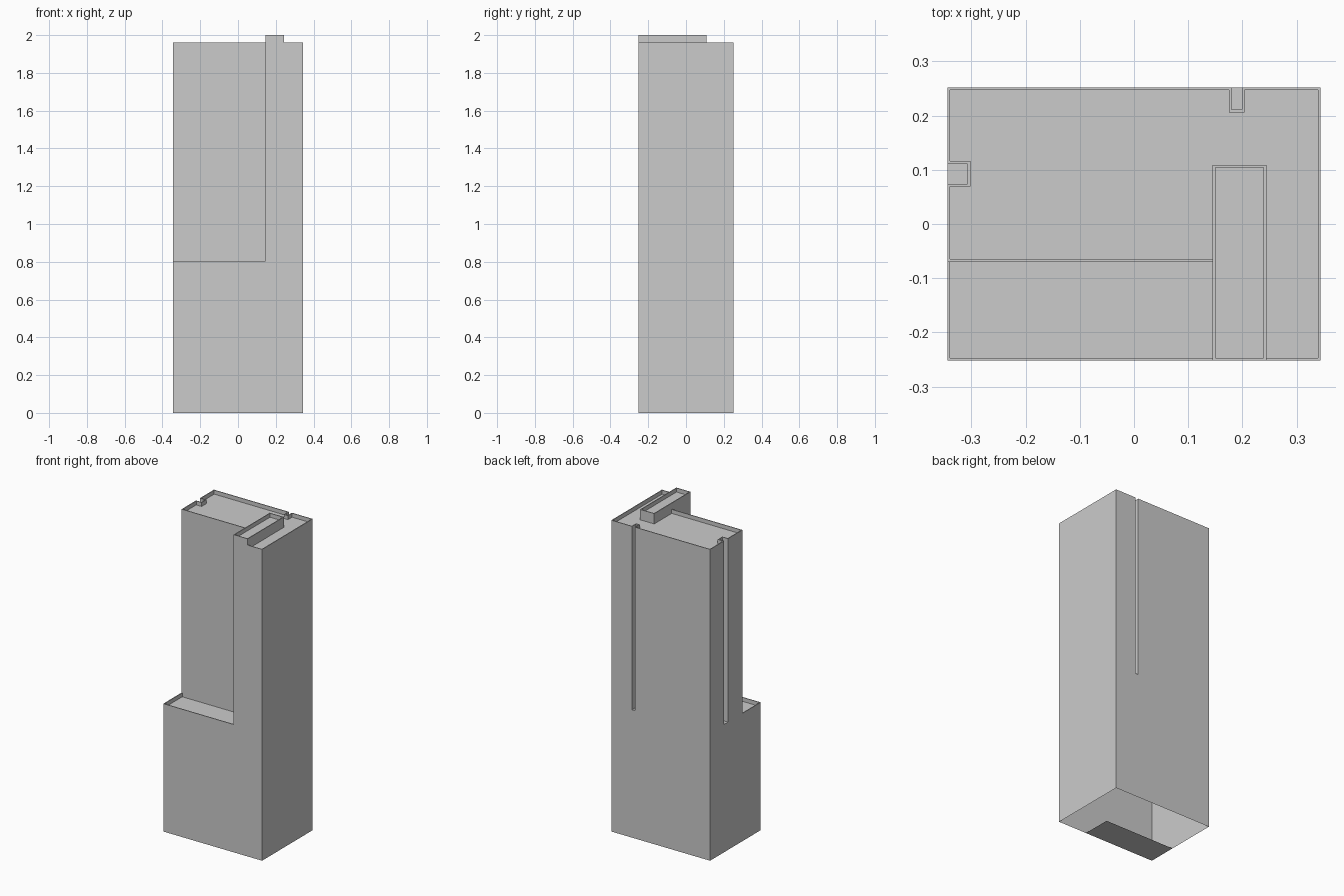
import bpy, bmesh
from mathutils import Vector

if "Cube" in bpy.data.objects:
    bpy.data.objects.remove(bpy.data.objects["Cube"])

X, Y = 0.344, 0.252             # half footprint
STEP, ROOF, TOP = 0.805, 1.96, 2.0
RIM, DEEP = 0.005, 0.025        # parapet thickness and height
CX0, CX1, CY = 0.145, 0.244, 0.109   # lift core
TY = -0.07                      # tower face behind the terrace
NX0, NX1, NY = 0.18, 0.199, 0.211    # slot in the back wall
MX, MY0, MY1 = -0.307, 0.074, 0.111  # slot in the left wall

bm = bmesh.new()


def face(*pts):
    bm.faces.new([bm.verts.new(p) for p in pts])


def wall(a, b, z0, z1):
    """Vertical strip, split at roof level so neighbours weld."""
    levels = [z0] + [z for z in (STEP, ROOF) if z0 < z < z1] + [z1]
    for lo, hi in zip(levels, levels[1:]):
        face((*a, lo), (*b, lo), (*b, hi), (*a, hi))


def block(outline, bases, z):
    """Walls, parapet rim and sunken roof. Base None = edge shared with a neighbour."""
    n = len(outline)
    shift = []
    for i in range(n):
        d = (Vector(outline[(i + 1) % n]) - Vector(outline[i])).normalized()
        shift.append(Vector((-d.y, d.x)) * (0 if bases[i] is None else RIM))
    inner = []
    for i, p in enumerate(outline):
        s, t = shift[i - 1], shift[i]
        inner.append(tuple(Vector(p) + Vector((max(s.x, t.x, key=abs) if abs(s.x - t.x) < 1e-9 else s.x + t.x,
                                               max(s.y, t.y, key=abs) if abs(s.y - t.y) < 1e-9 else s.y + t.y))))
    for i in range(n):
        j = (i + 1) % n
        a, b, ia, ib = outline[i], outline[j], inner[i], inner[j]
        if bases[i] is not None:
            if bases[i] < z:
                wall(a, b, bases[i], z)
            face((*a, z), (*b, z), (*ib, z), (*ia, z))
        face((*ia, z), (*ib, z), (*ib, z - DEEP), (*ia, z - DEEP))
    face(*[(*p, z - DEEP) for p in inner])


# Lower walls, open underneath except below the terrace
ring = [(-X, -Y), (CX0, -Y), (CX1, -Y), (X, -Y), (X, Y), (NX1, Y), (NX0, Y),
        (-X, Y), (-X, MY1), (-X, MY0), (-X, TY)]
for a, b in zip(ring, ring[1:] + ring[:1]):
    wall(a, b, 0, STEP)
face((-X, -Y, 0), (-X, TY, 0), (CX0, TY, 0), (CX0, -Y, 0))

# Terrace
block([(-X, -Y), (CX0, -Y), (CX0, TY), (-X, TY)], [STEP, None, None, STEP], STEP)

# Main tower with its two slots, wrapped round the core
block([(-X, TY), (CX0, TY), (CX0, CY), (CX1, CY), (CX1, -Y), (X, -Y), (X, Y),
       (NX1, Y), (NX1, NY), (NX0, NY), (NX0, Y),
       (-X, Y), (-X, MY1), (MX, MY1), (MX, MY0), (-X, MY0)],
      [STEP, None, None, None] + [STEP] * 12, ROOF)

# Lift core rising above the roof
block([(CX0, -Y), (CX1, -Y), (CX1, CY), (CX0, CY), (CX0, TY)],
      [STEP, ROOF, ROOF, ROOF, STEP], TOP)

# Slot floors
for x0, x1, y0, y1 in ((NX0, NX1, NY, Y), (-X, MX, MY0, MY1)):
    face((x0, y0, STEP), (x1, y0, STEP), (x1, y1, STEP), (x0, y1, STEP))

# Weld and clear coplanar seams
bmesh.ops.remove_doubles(bm, verts=bm.verts[:], dist=1e-4)
bmesh.ops.dissolve_limit(bm, angle_limit=0.01, verts=bm.verts[:], edges=bm.edges[:])
mesh = bpy.data.meshes.new("building_shell")
bm.to_mesh(mesh)
bm.free()
bpy.context.collection.objects.link(bpy.data.objects.new("building_shell", mesh))
